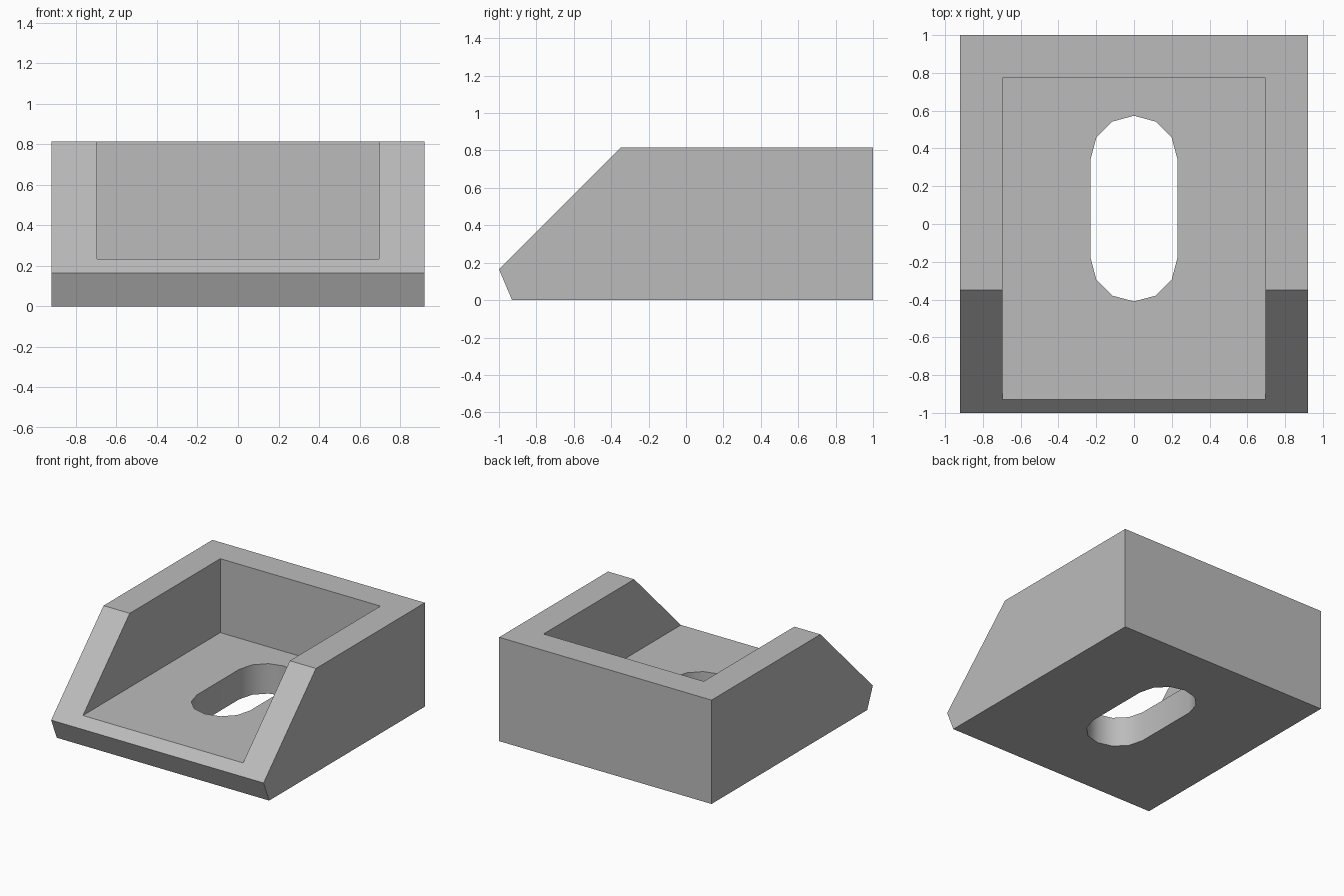
import bpy
import bmesh
from math import sin, cos, pi
from mathutils import Vector

cube = bpy.data.objects.get("Cube")
if cube:
    bpy.data.objects.remove(cube, do_unlink=True)

grey = bpy.data.materials.new("plain grey")
grey.use_nodes = True
colour = (0.5, 0.5, 0.5, 1)
grey.diffuse_color = colour
grey.node_tree.nodes["Principled BSDF"].inputs["Base Color"].default_value = colour


def prism(name, outline, direction):
    """Extrude a closed outline of 3D points along a direction."""
    bm = bmesh.new()
    face = bm.faces.new([bm.verts.new(p) for p in outline])
    ext = bmesh.ops.extrude_face_region(bm, geom=[face])
    moved = [v for v in ext["geom"] if isinstance(v, bmesh.types.BMVert)]
    bmesh.ops.translate(bm, verts=moved, vec=Vector(direction))
    bmesh.ops.recalc_face_normals(bm, faces=bm.faces)
    mesh = bpy.data.meshes.new(name)
    bm.to_mesh(mesh)
    bm.free()
    mesh.materials.append(grey)
    obj = bpy.data.objects.new(name, mesh)
    bpy.context.collection.objects.link(obj)
    return obj


# Solid body from its side profile
WIDTH = 0.922
side = [(-0.93, 0), (-1, 0.165), (-0.35, 0.815), (1, 0.815), (1, 0)]
body = prism("wedge_tray", [(-WIDTH, y, z) for y, z in side], (2 * WIDTH, 0, 0))

# Pocket, open at the top and the front
X, FRONT, BACK, FLOOR = 0.695, -1.3, 0.773, 0.235
pocket = prism("pocket_cutter", [(-X, FRONT, FLOOR), (X, FRONT, FLOOR),
                                 (X, BACK, FLOOR), (-X, BACK, FLOOR)], (0, 0, 1))

# Rounded slot through the floor
R, Y_BACK, Y_FRONT, STEPS = 0.23, 0.343, -0.18, 6
slot_outline = []
for start, centre in ((0, Y_BACK), (pi, Y_FRONT)):
    for i in range(STEPS + 1):
        a = start + pi * i / STEPS
        slot_outline.append((R * cos(a), centre + R * sin(a), -0.2))
slot = prism("slot_cutter", slot_outline, (0, 0, 0.7))

bpy.ops.object.select_all(action="DESELECT")
body.select_set(True)
bpy.context.view_layer.objects.active = body
for cutter in (pocket, slot):
    mod = body.modifiers.new(cutter.name, "BOOLEAN")
    mod.operation = "DIFFERENCE"
    mod.solver = "EXACT"
    mod.object = cutter
    bpy.ops.object.modifier_apply(modifier=mod.name)
    bpy.data.objects.remove(cutter, do_unlink=True)

# Smooth slot ends, crisp edges elsewhere
bpy.ops.object.shade_smooth_by_angle(angle=pi / 5)
